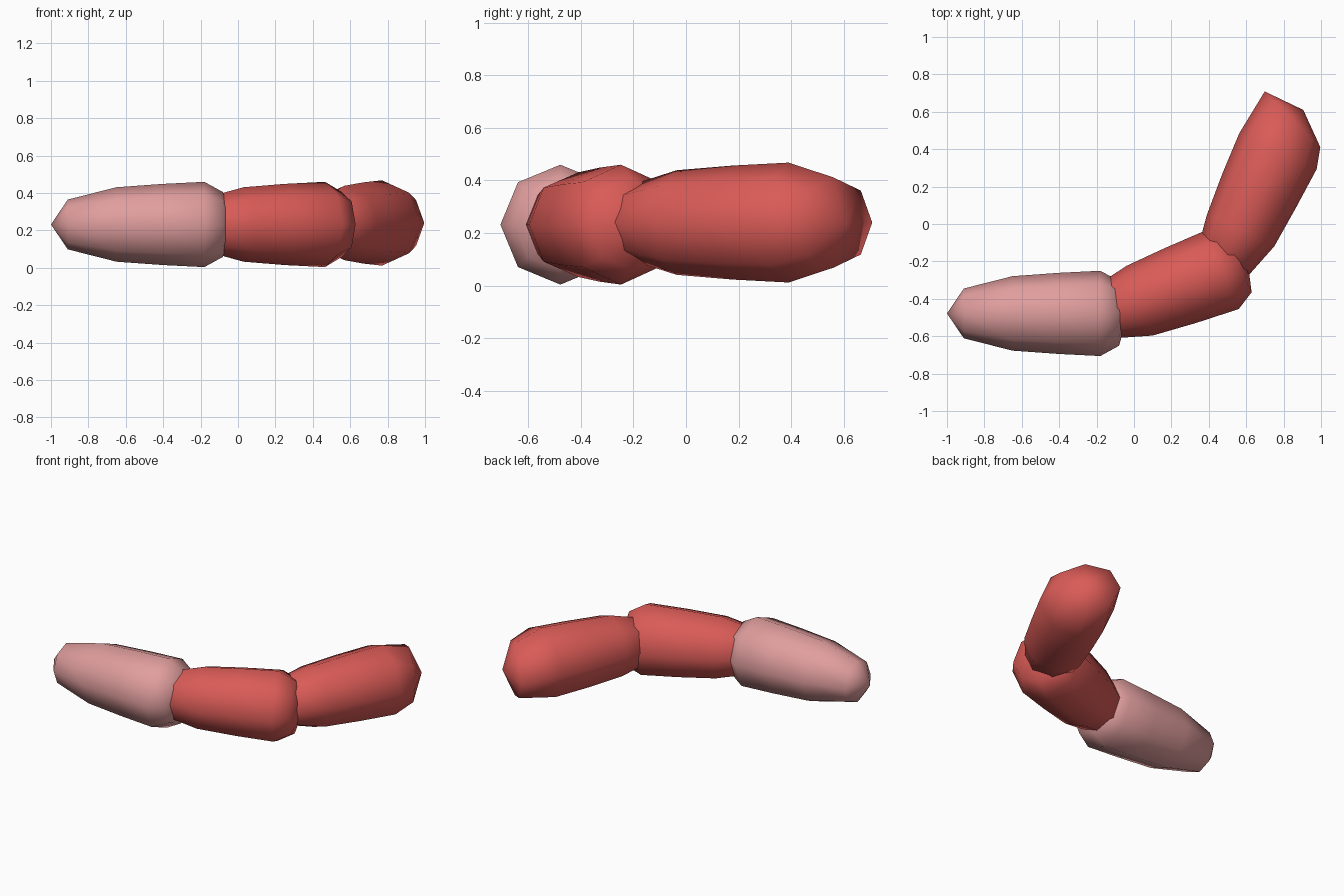
import bpy, bmesh, math
from mathutils import Vector

if "Cube" in bpy.data.objects:
    bpy.data.objects.remove(bpy.data.objects["Cube"])


def material(name, rgb):
    m = bpy.data.materials.new(name)
    m.diffuse_color = (*rgb, 1)
    m.use_nodes = True
    m.node_tree.nodes["Principled BSDF"].inputs["Base Color"].default_value = m.diffuse_color
    return m


pink = material("pale pink", (0.75, 0.34, 0.34))
red = material("red", (0.70, 0.105, 0.095))
SIDES = 8


def segment(name, z, tip, rings, end, mat):
    """Faceted sausage. Each ring: x, y, heading (deg), side radius, height radius."""
    bm = bmesh.new()
    loops = []
    for x, y, heading, side, height in rings:
        h = math.radians(heading)
        across = Vector((-math.sin(h), math.cos(h), 0))
        loop = []
        for i in range(SIDES):
            a = math.tau * i / SIDES
            loop.append(bm.verts.new(Vector((x, y, z)) + across * side * math.cos(a)
                                     + Vector((0, 0, height * math.sin(a)))))
        loops.append(loop)
    first = bm.verts.new((*tip, z))
    last = bm.verts.new((*end, z))
    for i in range(SIDES):
        j = (i + 1) % SIDES
        bm.faces.new((first, loops[0][j], loops[0][i]))
        for a, b in zip(loops, loops[1:]):
            bm.faces.new((a[i], a[j], b[j], b[i]))
        bm.faces.new((loops[-1][i], loops[-1][j], last))
    bmesh.ops.recalc_face_normals(bm, faces=bm.faces)
    for f in bm.faces:
        f.smooth = True
    me = bpy.data.meshes.new(name)
    bm.to_mesh(me)
    bm.free()
    me.materials.append(mat)
    bpy.context.collection.objects.link(bpy.data.objects.new(name, me))


# pale pointed end segment, straight along x
segment("pale_end_segment", 0.232, (-1.0, -0.478),
        [(-0.91, -0.478, 0, 0.133, 0.133), (-0.65, -0.478, 0, 0.199, 0.199),
         (-0.40, -0.478, 0, 0.217, 0.217), (-0.18, -0.478, 0, 0.228, 0.228),
         (-0.08, -0.478, 0, 0.173, 0.173)], (-0.03, -0.478), pink)

# middle segment, gently bent
segment("middle_segment", 0.232, (-0.29, -0.52),
        [(-0.21, -0.49, 20, 0.133, 0.133), (0.03, -0.41, 20.7, 0.199, 0.199),
         (0.25, -0.328, 22, 0.217, 0.217), (0.465, -0.2475, 24.6, 0.228, 0.228),
         (0.556, -0.206, 24.6, 0.175, 0.173)], (0.605, -0.18), red)

# far segment, with its blunt end turned outward
segment("far_segment", 0.24, (0.435, -0.29),
        [(0.47, -0.22, 66, 0.15, 0.14), (0.57, -0.035, 65, 0.199, 0.199),
         (0.67, 0.18, 65, 0.217, 0.217), (0.77, 0.39, 65, 0.228, 0.228),
         (0.8475, 0.56, 45, 0.21, 0.172)], (0.905, 0.61), red)
